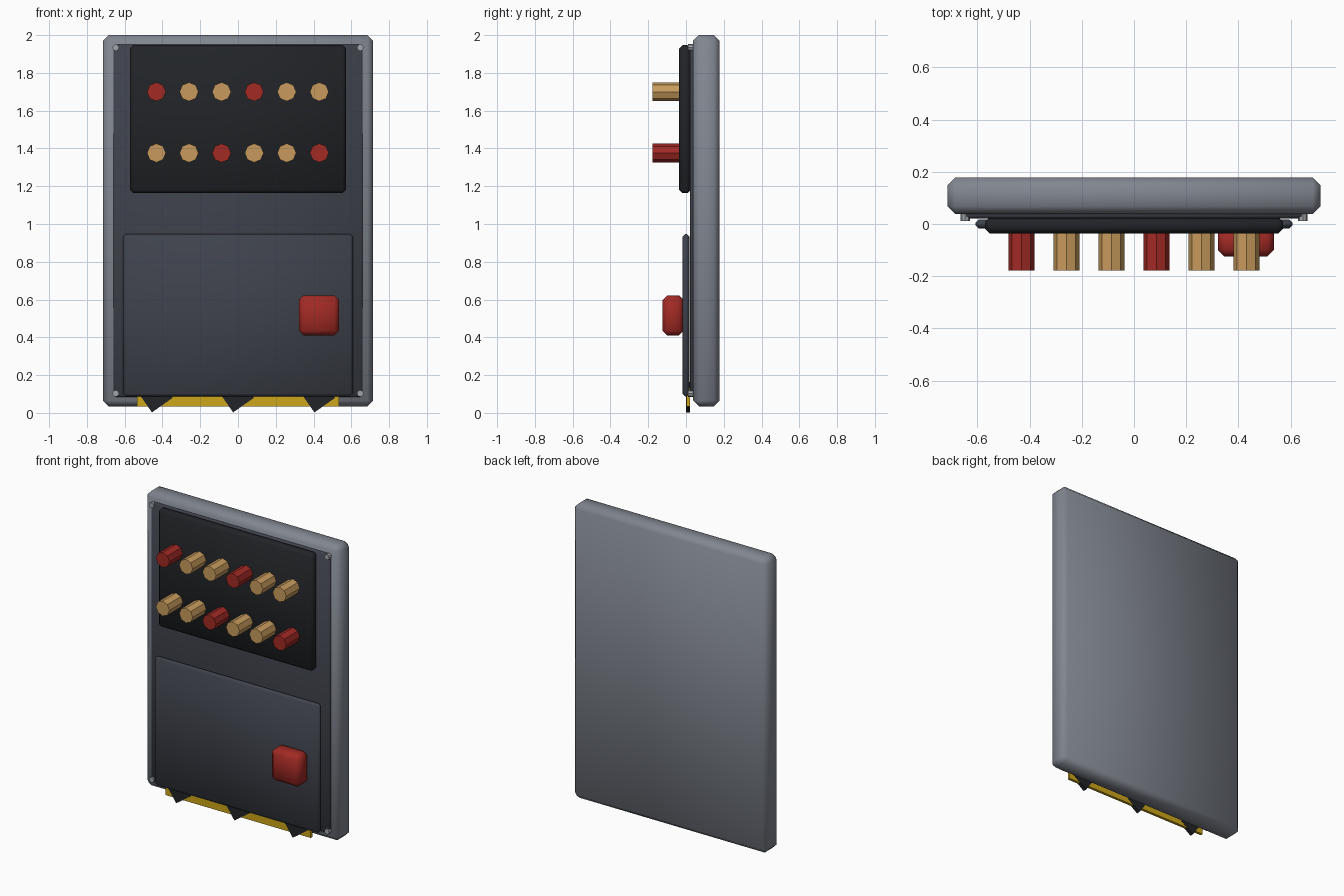
import bpy
from math import radians

if "Cube" in bpy.data.objects:
    bpy.data.objects.remove(bpy.data.objects["Cube"])


def material(name, rgb):
    m = bpy.data.materials.new(name)
    m.diffuse_color = (*rgb, 1)
    m.use_nodes = True
    m.node_tree.nodes["Principled BSDF"].inputs["Base Color"].default_value = m.diffuse_color
    return m


FRAME = material("frame_grey", (0.22, 0.24, 0.28))
PLATE = material("dark_grey", (0.048, 0.054, 0.07))
BLACK = material("black", (0.015, 0.017, 0.02))
STEEL = material("steel", (0.35, 0.37, 0.40))
RED = material("red", (0.36, 0.023, 0.018))
TAN = material("tan", (0.58, 0.33, 0.11))
YELLOW = material("yellow", (0.61, 0.38, 0.01))


def box(name, x, y, z, mat, bevel=0.0, tilt=0.0):
    """Box from (min, max) ranges, with an optional one-step chamfer."""
    centre = [(a + b) / 2 for a, b in (x, y, z)]
    bpy.ops.mesh.primitive_cube_add(size=1, location=centre)
    ob = bpy.context.object
    ob.name = name
    ob.scale = [b - a for a, b in (x, y, z)]
    bpy.ops.object.transform_apply(location=False, rotation=False, scale=True)
    ob.rotation_euler.y = -tilt
    ob.data.materials.append(mat)
    if bevel:
        mod = ob.modifiers.new("chamfer", 'BEVEL')
        mod.width = bevel
        mod.segments = 1
        mod.limit_method = 'NONE'
        bpy.ops.object.modifier_apply(modifier=mod.name)
        bpy.ops.object.shade_smooth_by_angle(angle=radians(50))
    return ob


def peg(name, x, z, r, y0, y1, mat):
    """Eight-sided cylinder pointing along y."""
    bpy.ops.mesh.primitive_cylinder_add(
        vertices=8, radius=r, depth=y1 - y0,
        location=(x, (y0 + y1) / 2, z), rotation=(radians(90), 0, 0))
    ob = bpy.context.object
    ob.name = name
    ob.data.materials.append(mat)


# Body, face plate, upper panel and lower door
box("body", (-0.715, 0.715), (0.038, 0.178), (0.035, 2.0), FRAME, 0.03)
box("face_plate", (-0.66, 0.66), (0.022, 0.06), (0.085, 1.95), PLATE, 0.008)
box("indicator_panel", (-0.572, 0.572), (-0.036, 0.026), (1.163, 1.947), BLACK, 0.018)
box("lower_door", (-0.608, 0.608), (-0.018, 0.018), (0.088, 0.947), PLATE, 0.014)

# Push button on the door
box("push_button", (0.322, 0.536), (-0.125, -0.012), (0.41, 0.622), RED, 0.025)

# Two rows of indicator lamps
for row, (z, red) in enumerate(((1.70, 0), (1.376, 2))):
    for i in range(6):
        peg(f"lamp_{row}_{i}", -0.432 + 0.1725 * i, z, 0.05, -0.178, -0.03,
            RED if i % 3 == red else TAN)

# Corner bolts
for x in (-0.647, 0.647):
    for z in (0.103, 1.934):
        peg("corner_bolt", x, z, 0.018, 0.011, 0.045, STEEL)

# Hazard strip with tilted black stripes under the door
box("hazard_strip", (-0.535, 0.535), (0.002, 0.02), (0.035, 0.135), YELLOW)
for x in (-0.43, 0.0, 0.43):
    box("hazard_stripe", (x - 0.067, x + 0.067), (-0.001, 0.022),
        (0.032, 0.134), BLACK, tilt=radians(35))
